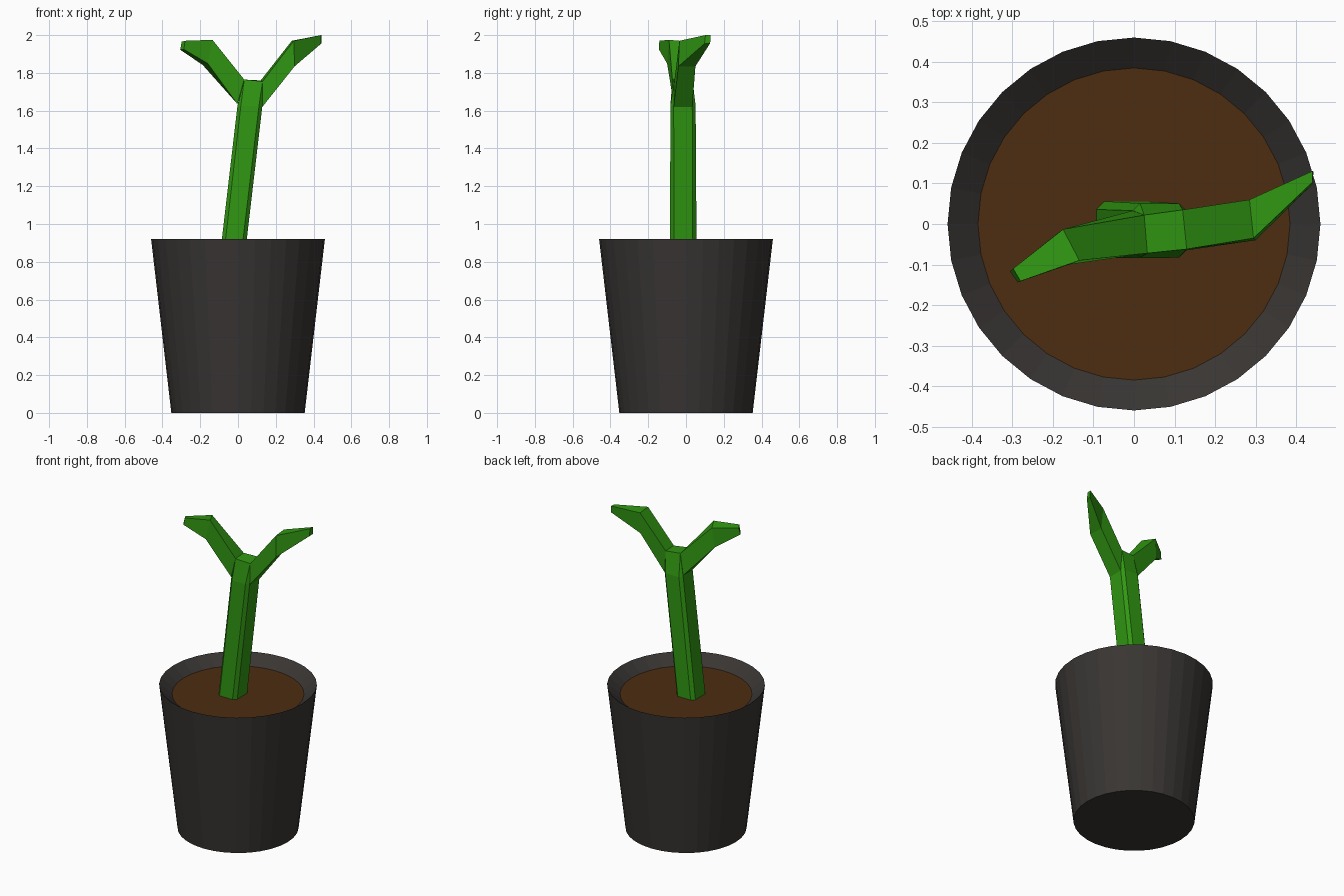
import bpy, bmesh
from math import cos, sin, tau

if "Cube" in bpy.data.objects:
    bpy.data.objects.remove(bpy.data.objects["Cube"])


def material(name, rgb):
    m = bpy.data.materials.new(name)
    m.diffuse_color = (*rgb, 1)
    m.use_nodes = True
    m.node_tree.nodes["Principled BSDF"].inputs["Base Color"].default_value = m.diffuse_color
    return m


def ring(r, z, n=32):
    return [(r * cos(tau * i / n), r * sin(tau * i / n), z) for i in range(n)]


def octagon(cx, cy, hx, hy, c, z):
    # rectangle with chamfered corners
    pts = [(hx, -hy + c), (hx, hy - c), (hx - c, hy), (-hx + c, hy),
           (-hx, hy - c), (-hx, -hy + c), (-hx + c, -hy), (hx - c, -hy)]
    return [(cx + x, cy + y, z) for x, y in pts]


def loft(name, rings, mat, cap_start=True, cap_end=True):
    bm = bmesh.new()
    loops = [[bm.verts.new(p) for p in r] for r in rings]
    for a, b in zip(loops, loops[1:]):
        n = len(a)
        for i in range(n):
            j = (i + 1) % n
            bm.faces.new((a[i], a[j], b[j], b[i]))
    if cap_start:
        bm.faces.new(loops[0][::-1])
    if cap_end:
        bm.faces.new(loops[-1])
    bmesh.ops.remove_doubles(bm, verts=bm.verts[:], dist=0.0005)
    bmesh.ops.recalc_face_normals(bm, faces=bm.faces[:])
    me = bpy.data.meshes.new(name)
    bm.to_mesh(me)
    bm.free()
    me.materials.append(mat)
    ob = bpy.data.objects.new(name, me)
    bpy.context.collection.objects.link(ob)
    return ob


black = material("pot_dark", (0.04, 0.036, 0.033))
brown = material("soil_brown", (0.075, 0.026, 0.005))
green = material("leaf_green", (0.03, 0.31, 0.006))

# Tapered pot with sloping inner lip; the soil closes it
loft("pot", [ring(0.353, 0), ring(0.46, 0.92), ring(0.385, 0.86)], black, cap_end=False)
loft("soil", [ring(0.385, 0.86)], brown, cap_start=False)

# Leaning stem; chamfers merge into a square crown
fr, br, bl, fl = ((0.13, -0.062, 1.755), (0.12, 0.035, 1.76),
                  (0.025, 0.022, 1.765), (0.033, -0.072, 1.765))
loft("stem", [octagon(-0.027, -0.014, 0.066, 0.07, 0.02, 0.855),
              octagon(0.063, -0.016, 0.066, 0.067, 0.018, 1.625),
              [fr, br, br, bl, bl, fl, fl, fr]], green)

# Branches: root, kink and tip sections (bottom front, bottom back, top back, top front)
loft("right_leaf", [
    [(0.129, -0.065, 1.62), (0.129, 0.033, 1.62), br, fr],
    [(0.30, -0.04, 1.835), (0.29, 0.05, 1.835), (0.285, 0.06, 1.97), (0.295, -0.035, 1.97)],
    [(0.44, 0.098, 1.955), (0.443, 0.128, 1.957), (0.441, 0.131, 2.0), (0.44, 0.103, 2.0)],
], green, cap_start=False)
loft("left_leaf", [
    [(-0.003, -0.065, 1.635), (-0.003, 0.033, 1.635), bl, fl],
    [(-0.16, -0.10, 1.85), (-0.188, -0.022, 1.843), (-0.175, -0.013, 1.968), (-0.135, -0.09, 1.975)],
    [(-0.287, -0.144, 1.925), (-0.306, -0.117, 1.922), (-0.298, -0.11, 1.965), (-0.28, -0.141, 1.97)],
], green, cap_start=False)
